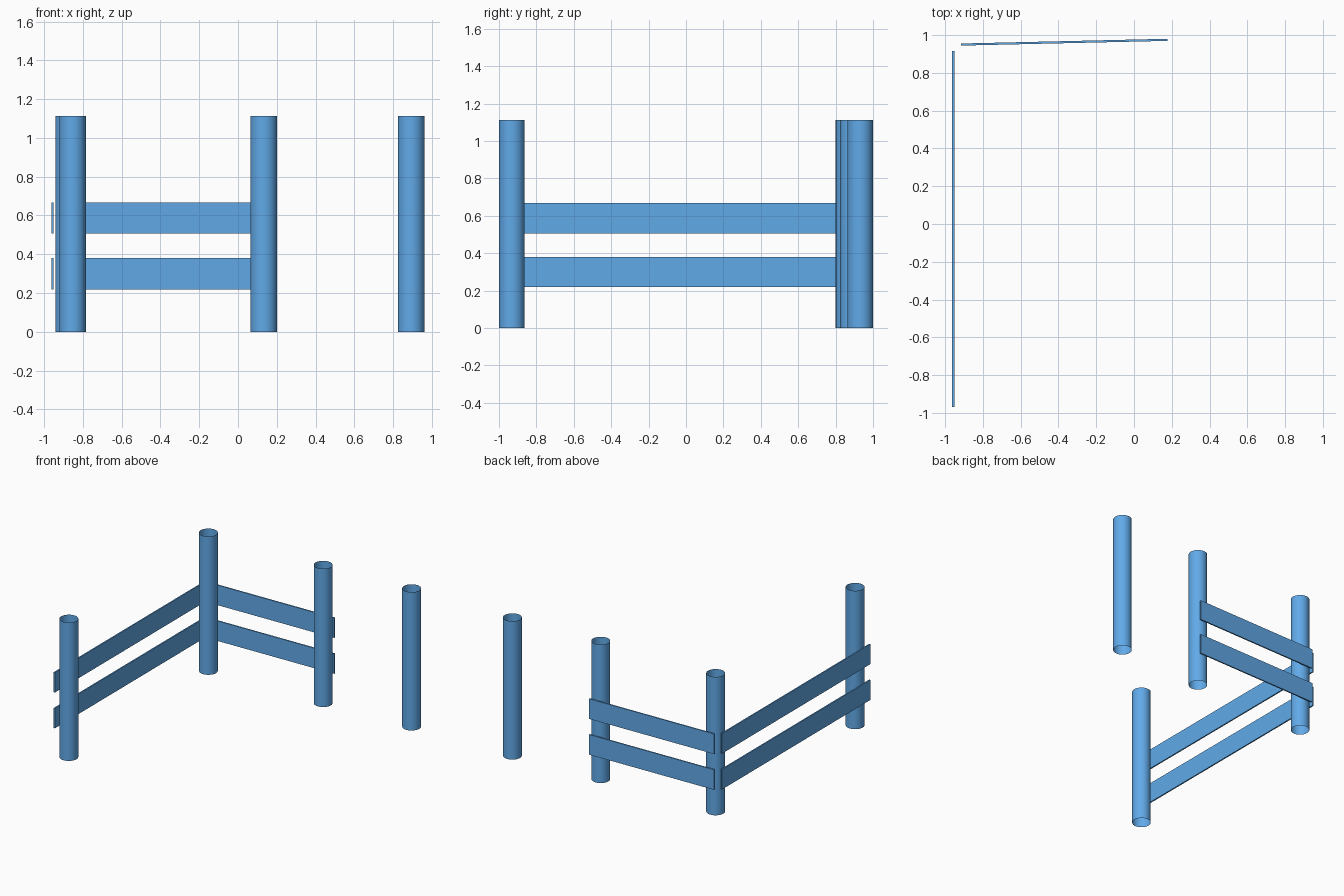
import bpy
import math

if "Cube" in bpy.data.objects:
    bpy.data.objects.remove(bpy.data.objects["Cube"])

POST_R, POST_H = 0.0685, 1.113
PLANK_T, PLANK_H = 0.011, 0.161

# blue paint shared by all parts
blue = bpy.data.materials.new("blue_paint")
blue.diffuse_color = (0.12, 0.40, 0.81, 1)
blue.use_nodes = True
blue.node_tree.nodes["Principled BSDF"].inputs["Base Color"].default_value = blue.diffuse_color


def post(name, x, y):
    # open-ended round tube standing on the ground
    bpy.ops.mesh.primitive_cylinder_add(vertices=32, radius=POST_R, depth=POST_H,
                                        end_fill_type='NOTHING',
                                        location=(x, y, POST_H / 2))
    ob = bpy.context.object
    ob.name = name
    ob.data.materials.append(blue)
    bpy.ops.object.shade_smooth_by_angle(angle=math.radians(30))


def plank(name, start, end, z):
    # thin flat board running from start to end in plan
    dx, dy = end[0] - start[0], end[1] - start[1]
    bpy.ops.mesh.primitive_cube_add(
        size=1,
        location=((start[0] + end[0]) / 2, (start[1] + end[1]) / 2, z),
        rotation=(0, 0, math.atan2(dy, dx)))
    ob = bpy.context.object
    ob.name = name
    ob.scale = (math.hypot(dx, dy), PLANK_T, PLANK_H)
    bpy.ops.object.transform_apply(location=False, rotation=False, scale=True)
    ob.data.materials.append(blue)


# posts
post("front_left_post", -0.853, -0.9315)
post("corner_post", -0.872, 0.869)
post("middle_post", 0.133, 0.893)
post("right_post", 0.893, 0.9315)

# two rows of planks on the left and back sides
for row, z in (("lower", 0.299), ("upper", 0.587)):
    plank(f"left_{row}_plank", (-0.957, -0.969), (-0.957, 0.917), z)
    plank(f"back_{row}_plank", (-0.917, 0.950), (0.177, 0.975), z)
